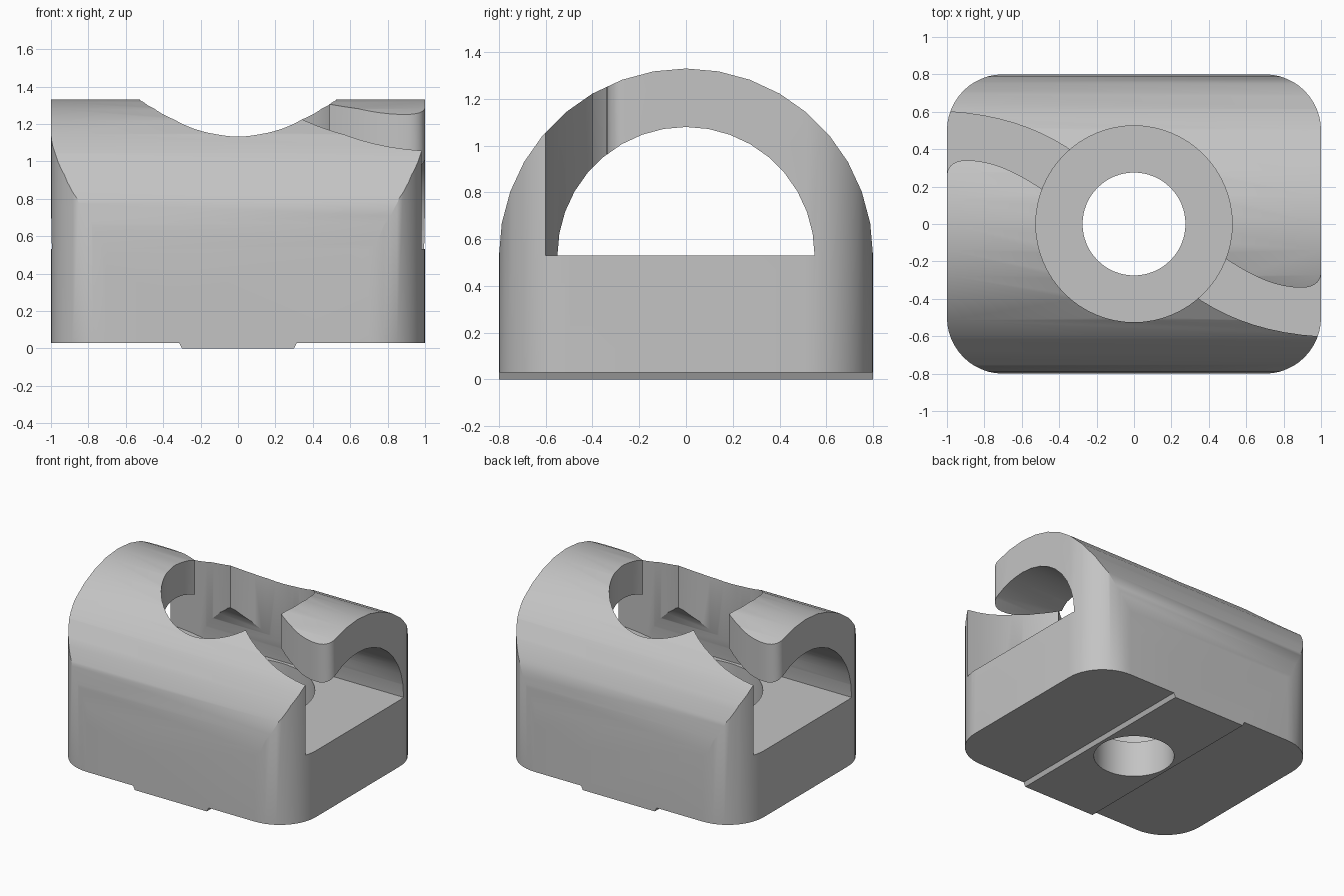
import bpy, bmesh
from math import sin, cos, pi, radians
from mathutils import Vector
from mathutils.geometry import interpolate_bezier

if "Cube" in bpy.data.objects:
    bpy.data.objects.remove(bpy.data.objects["Cube"], do_unlink=True)

grey = bpy.data.materials.new("light grey")
grey.use_nodes = True
grey.diffuse_color = (0.55, 0.55, 0.55, 1)
grey.node_tree.nodes["Principled BSDF"].inputs["Base Color"].default_value = (0.55, 0.55, 0.55, 1)


def arc(cx, cy, r, start, end, steps):
    angles = [radians(start + (end - start) * i / steps) for i in range(steps + 1)]
    return [(cx + r * cos(a), cy + r * sin(a)) for a in angles]


def circle(r):
    return arc(0, 0, r, 0, 360, 64)[:-1]


def bezier(*points, steps=12):
    curve = interpolate_bezier(*[Vector(p) for p in points], steps)
    return [(p[0], p[1]) for p in curve]


def extrude(name, outline, axis, low, high):
    """Prism from a 2D outline, extruded along one axis."""
    place = {"x": lambda a, b, h: (h, a, b),
             "y": lambda a, b, h: (a, h, b),
             "z": lambda a, b, h: (a, b, h)}[axis]
    bm = bmesh.new()
    ends = [[bm.verts.new(place(a, b, h)) for a, b in outline] for h in (low, high)]
    bm.faces.new(ends[0])
    bm.faces.new(ends[1])
    n = len(outline)
    for i in range(n):
        j = (i + 1) % n
        bm.faces.new((ends[0][i], ends[0][j], ends[1][j], ends[1][i]))
    bmesh.ops.recalc_face_normals(bm, faces=bm.faces)
    mesh = bpy.data.meshes.new(name)
    bm.to_mesh(mesh)
    bm.free()
    mesh.materials.append(grey)
    obj = bpy.data.objects.new(name, mesh)
    bpy.context.collection.objects.link(obj)
    return obj


def combine(target, tool, operation):
    """Apply a boolean and discard the tool."""
    tool.hide_render = True
    bpy.context.view_layer.update()
    mod = target.modifiers.new(operation, "BOOLEAN")
    mod.operation, mod.solver, mod.object = operation, "EXACT", tool
    bpy.context.view_layer.objects.active = target
    bpy.ops.object.modifier_apply(modifier=mod.name)
    bpy.data.objects.remove(tool, do_unlink=True)


AXIS_Z = 0.53  # height of the tunnel floor and centre of the arch

# Rounded block, shaped by its plan, arched end and railed underside
plan = []
for k, (sx, sy) in enumerate(((1, 1), (-1, 1), (-1, -1), (1, -1))):
    plan += arc(sx * 0.7, sy * 0.5, 0.3, 90 * k, 90 * k + 90, 12)
body = extrude("clamp_body", plan, "z", -0.2, 1.6)
arch = [(0.8, -0.1)] + arc(0, AXIS_Z, 0.8, 0, 180, 18) + [(-0.8, -0.1)]
combine(body, extrude("arch_shape", arch, "x", -1.2, 1.2), "INTERSECT")
rail = [(-1.2, 0.03), (-0.315, 0.03), (-0.3, 0), (0.3, 0), (0.315, 0.03),
        (1.2, 0.03), (1.2, 1.5), (-1.2, 1.5)]
combine(body, extrude("rail_shape", rail, "y", -1, 1), "INTERSECT")

# Half-round tunnel along the length
tunnel = arc(0, AXIS_Z, 0.55, 0, 180, 18)
combine(body, extrude("tunnel_cutter", tunnel, "x", -1.2, 1.2), "DIFFERENCE")

# Curved entry slots, one on each end
slot = bezier((0.25, -0.33), (0.45, -0.49), (0.7, -0.6), (1.1, -0.605))
slot += [(1.1, -0.25), (1.005, -0.25)]
slot += bezier((1, -0.26), (1, -0.31), (0.96, -0.34), (0.9, -0.34), steps=8)
slot += bezier((0.9, -0.34), (0.72, -0.345), (0.55, -0.23), (0.38, -0.11))[1:]
for turn in (0, pi):
    cutter = extrude("slot_cutter", slot, "z", AXIS_Z, 1.7)
    cutter.rotation_euler.z = turn
    combine(body, cutter, "DIFFERENCE")

# Central well and through bore
combine(body, extrude("well_cutter", circle(0.525), "z", 0.27, 1.7), "DIFFERENCE")
combine(body, extrude("bore_cutter", circle(0.275), "z", -0.3, 0.6), "DIFFERENCE")

bpy.ops.object.select_all(action="DESELECT")
body.select_set(True)
bpy.context.view_layer.objects.active = body
bpy.ops.object.shade_smooth_by_angle(angle=radians(30))
